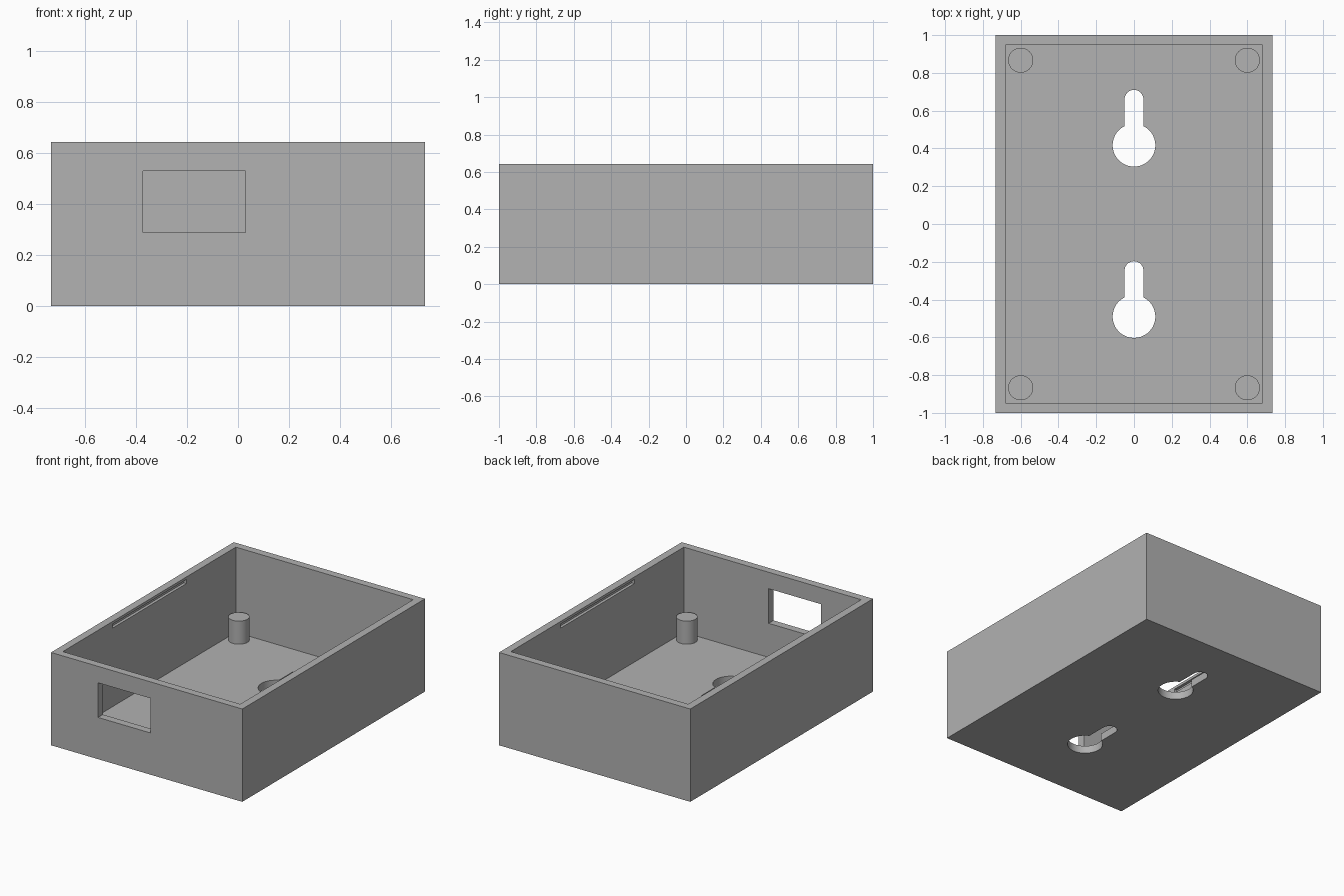
import bpy
import bmesh
from math import sin, cos, pi, asin, radians

if "Cube" in bpy.data.objects:
    bpy.data.objects.remove(bpy.data.objects["Cube"])

# Overall sizes
HX, HY, H, WALL = 0.733, 1.0, 0.643, 0.053

grey = bpy.data.materials.new("plain grey")
grey.use_nodes = True
grey.diffuse_color = (0.445, 0.445, 0.445, 1)
grey.node_tree.nodes["Principled BSDF"].inputs["Base Color"].default_value = grey.diffuse_color


def prism(name, outline, z0, z1):
    """Extrude a closed xy outline from z0 to z1."""
    bm = bmesh.new()
    face = bm.faces.new([bm.verts.new((x, y, z0)) for x, y in outline])
    top = bmesh.ops.extrude_face_region(bm, geom=[face])
    verts = [g for g in top["geom"] if isinstance(g, bmesh.types.BMVert)]
    bmesh.ops.translate(bm, verts=verts, vec=(0, 0, z1 - z0))
    bmesh.ops.recalc_face_normals(bm, faces=bm.faces)
    mesh = bpy.data.meshes.new(name)
    bm.to_mesh(mesh)
    bm.free()
    mesh.materials.append(grey)
    ob = bpy.data.objects.new(name, mesh)
    bpy.context.collection.objects.link(ob)
    return ob


def block(name, x0, x1, y0, y1, z0, z1):
    return prism(name, [(x0, y0), (x1, y0), (x1, y1), (x0, y1)], z0, z1)


def arc(cx, cy, r, a0, a1, n):
    return [(cx + r * cos(a0 + (a1 - a0) * i / n), cy + r * sin(a0 + (a1 - a0) * i / n))
            for i in range(n + 1)]


def activate(ob):
    bpy.ops.object.select_all(action='DESELECT')
    ob.select_set(True)
    bpy.context.view_layer.objects.active = ob


def cut(target, cutter):
    cutter.hide_render = True
    mod = target.modifiers.new("cut", 'BOOLEAN')
    mod.operation = 'DIFFERENCE'
    mod.solver = 'EXACT'
    mod.object = cutter
    activate(target)
    bpy.ops.object.modifier_apply(modifier=mod.name)
    bpy.data.objects.remove(cutter)


# Open tray
tray = block("tray", -HX, HX, -HY, HY, 0, H)
ix, iy = HX - WALL, HY - WALL
cut(tray, block("cavity_cutter", -ix, ix, -iy, iy, WALL, H + 0.1))

# Window through the front wall
cut(tray, block("window_cutter", -0.373, 0.029, -HY - 0.1, -iy + 0.03, 0.289, 0.529))

# Lid grooves inside both long walls
for s in (-1, 1):
    x0, x1 = sorted((s * (ix - 0.05), s * (ix + 0.02)))
    cut(tray, block("groove_cutter", x0, x1, -0.405, 0.405, 0.597, 0.625))

# Hanging keyholes through the floor
R, r = 0.113, 0.05
a = pi / 2 - asin(r / R)
for cy in (-0.49, 0.417):
    outline = arc(0, cy, R, pi - a, 2 * pi + a, 40) + arc(0, cy + 0.243, r, 0, pi, 16)
    cut(tray, prism("keyhole_cutter", outline, -0.1, WALL + 0.05))

activate(tray)
bpy.ops.object.shade_smooth_by_angle(angle=radians(30))

# Corner posts standing on the floor
for sx, side in ((-1, "right"), (1, "left")):
    for sy, end in ((-1, "front"), (1, "back")):
        ring = arc(sx * 0.6, sy * 0.867, 0.066, 0, 2 * pi, 48)[:-1]
        post = prism(f"{end}_{side}_post", ring, WALL - 0.02, 0.213)
        activate(post)
        bpy.ops.object.shade_smooth_by_angle(angle=radians(30))
